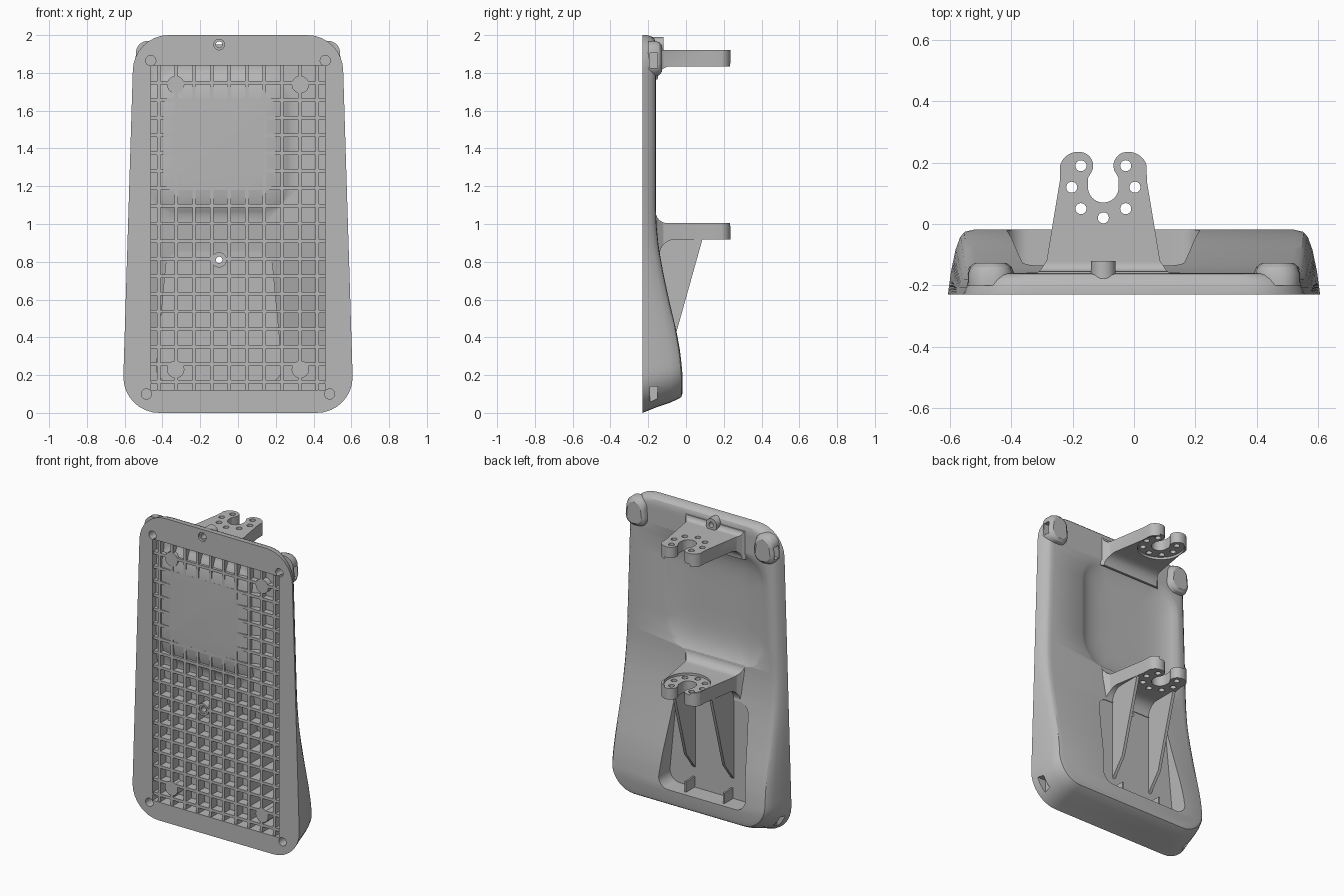
import bpy, bmesh, math
from mathutils import Vector

old = bpy.data.objects.get("Cube")
if old:
    bpy.data.objects.remove(old, do_unlink=True)

grey = bpy.data.materials.new("plain_grey")
grey.use_nodes = True
grey.diffuse_color = (0.48, 0.48, 0.48, 1)
grey.node_tree.nodes["Principled BSDF"].inputs["Base Color"].default_value = (0.48, 0.48, 0.48, 1)

FRONT, MID = -0.23, -0.1          # front plane, centre line of the mounts
BACK = [(0, -.018), (.2, -.018), (.32, -.03), (.43, -.05), (.6, -.09), (.75, -.122),
        (.88, -.145), (1.0, -.157), (1.1, -.16), (2, -.16)]


def back(z):
    for (a, ya), (b, yb) in zip(BACK, BACK[1:]):
        if z <= b:
            return ya + (yb - ya) * max(0, z - a) / (b - a)
    return BACK[-1][1]


def finish(name, bm):
    bmesh.ops.recalc_face_normals(bm, faces=bm.faces)
    mesh = bpy.data.meshes.new(name)
    bm.to_mesh(mesh)
    bm.free()
    mesh.materials.append(grey)
    ob = bpy.data.objects.new(name, mesh)
    bpy.context.collection.objects.link(ob)
    return ob


def outline(cx, hb, ht, z0, z1, r, side=1):
    """Rounded trapezoid, right half going up and then mirrored."""
    half, n = [], 8
    for i in range(n + 1):
        a = -math.pi / 2 * (1 - i / n)
        half.append((hb - r + r * math.cos(a), z0 + r + r * math.sin(a)))
    for i in range(1, side):
        f = i / side
        half.append((hb + (ht - hb) * f, z0 + r + (z1 - z0 - 2 * r) * f))
    for i in range(n + 1):
        a = math.pi / 2 * i / n
        half.append((ht - r + r * math.cos(a), z1 - r + r * math.sin(a)))
    return [(cx + x, z) for x, z in half] + [(cx - x, z) for x, z in reversed(half)]


def loft(name, rings):
    """Skin rings of 3D points and close both ends with cross strips."""
    bm = bmesh.new()
    rows = [[bm.verts.new(p) for p in ring] for ring in rings]
    n = len(rows[0])
    for a, b in zip(rows, rows[1:]):
        for k in range(n):
            j = (k + 1) % n
            bm.faces.new((a[k], a[j], b[j], b[k]))
    for row in (rows[0], rows[-1]):
        for k in range(n // 2 - 1):
            bm.faces.new((row[k], row[k + 1], row[n - 2 - k], row[n - 1 - k]))
    return finish(name, bm)


def slab(name, pts, y0, y1):
    return loft(name, [[(x, y, z) for x, z in pts] for y in (y0, y1)])


def prism(name, pts, axis, lo, hi):
    """Extrude a flat polygon along x (points y,z) or z (points x,y)."""
    bm = bmesh.new()
    place = (lambda p, t: (t, p[0], p[1])) if axis == "x" else (lambda p, t: (p[0], p[1], t))
    a, b = ([bm.verts.new(place(p, t)) for p in pts] for t in (lo, hi))
    bm.faces.new(a)
    bm.faces.new(b)
    for k in range(len(pts)):
        j = (k + 1) % len(pts)
        bm.faces.new((a[k], a[j], b[j], b[k]))
    return finish(name, bm)


def box(name, x0, x1, y0, y1, z0, z1):
    return prism(name, [(x0, y0), (x1, y0), (x1, y1), (x0, y1)], "z", z0, z1)


def arc(cx, cy, r, a0, a1, n=10):
    return [(cx + r * math.cos(math.radians(a0 + (a1 - a0) * i / n)),
             cy + r * math.sin(math.radians(a0 + (a1 - a0) * i / n))) for i in range(n + 1)]


def disc(x, z, r, y0, y1, name="disc"):
    return slab(name, outline(x, r, r, z - r, z + r, r * .999), y0, y1)


def boolean(ob, cutter, op="DIFFERENCE"):
    mod = ob.modifiers.new("cut", "BOOLEAN")
    mod.operation, mod.object, mod.solver = op, cutter, "EXACT"
    bpy.context.view_layer.objects.active = ob
    bpy.ops.object.modifier_apply(modifier=mod.name)
    bpy.data.objects.remove(cutter, do_unlink=True)


# Main body: drafted shell with a swelling lower back
rings = []
for t, inset, z0, z1 in [(0, 0, 0, 2), (.35, .01, .03, 2), (.7, .025, .055, 1.992),
                         (.9, .04, .075, 1.98), (.97, .052, .085, 1.965), (1, .075, .105, 1.94)]:
    pts = outline(0, .607 - inset, .557 - inset, z0, z1, .19 - inset * .6, 36)
    rings.append([(x, FRONT + (back(z) - FRONT) * t, z) for x, z in pts])
body = loft("body_shell", rings)

# Raised corner pads on the upper back
for s in (-1, 1):
    boolean(body, loft("pad", [[(x, y, z) for x, z in outline(
        s * .468, .073 - i, .068 - i, 1.785 + i, 1.965 - i, .06 - i * .5)]
        for y, i in ((-.2, -.004), (-.16, -.004), (-.14, .004), (-.128, .02))]), "UNION")


# Smooth scoop in the back
def scoop(drop, grow):
    rows = []
    for s in (.3, .5, .62, .72, .8, .87, .93, 1, 1.06, 1.1):
        y = -.207 + .047 * s ** 5 - drop
        hx, hz = .37 * s + grow, .37 * s + grow
        rows.append([(x, y, z) for x, z in outline(MID, hx, hx, 1.43 - hz, 1.43 + hz, .17 * s)])
    rows.append([(x, .1, z) for x, y, z in rows[-1]])
    return loft("scoop", rows)


boolean(body, scoop(0, 0))

# Tapered pocket under the lower mount
boolean(body, slab("pocket", outline(MID, .315, .265, .18, .83, .07), -.14, .1))

# Shallow recess and lattice cells in the front
boolean(body, slab("recess", outline(0, .46, .46, .12, 1.84, .05), -.3, -.222))
PITCH, RIB = .0932, .009
xs = [-.46 - RIB] + [PITCH * (i - 4.5) for i in range(10)] + [.46 + RIB]
zs = [.12 - RIB] + [.164 + PITCH * i for i in range(18)] + [1.84 + RIB]
bm = bmesh.new()
for xa, xb in zip(xs, xs[1:]):
    for za, zb in zip(zs, zs[1:]):
        x0, x1, z0, z1 = xa + RIB, xb - RIB, za + RIB, zb - RIB
        corners = [(x0, z0), (x1, z0), (x1, z1), (x0, z1)]
        f = [bm.verts.new((x, -.26, z)) for x, z in corners]
        b = [bm.verts.new((x, back(z) - .025, z)) for x, z in corners]
        bm.faces.new(f)
        bm.faces.new(b)
        for k in range(4):
            j = (k + 1) % 4
            bm.faces.new((f[k], f[j], b[j], b[k]))
cells = finish("cells", bm)
boolean(cells, scoop(.018, .02))
boolean(cells, slab("pocket_wall", outline(MID, .335, .285, .16, .85, .08), -.163, .1))
for x, z, r in [(s * .33, z, .046) for s in (-1, 1) for z in (.23, 1.738)] + [(MID, .81, .04)]:
    boolean(cells, disc(x, z, r, -.3, .1))
boolean(body, cells)

# Screw boss, screw holes, blind corner holes and side slots
boolean(body, disc(MID, 1.95, .04, -.2, -.12), "UNION")
for z in (.81, 1.95):
    boolean(body, disc(MID, z, .017, -.3, .1))
    boolean(body, disc(MID, z, .028, -.3, -.215))
for s in (-1, 1):
    for x, z in ((.485, .1), (.462, 1.865)):
        boolean(body, disc(s * x, z, .027, -.3, -.17))
        a, b = sorted((s * (x + .045), s * .7))
        boolean(body, box("slot", a, b, -.19, -.15, z - .04, z + .04))


# Two slotted mounts: plan outline crossed with a side profile
def mount(name, profile, step):
    right = [(.24, -.18), (.205, -.15), (.185, -.12), (.142, .14)]
    right += arc(.083, .175, .06, 15, 90) + arc(.078, .19, .045, 80, 200, 8)
    right += [(.05, .15)] + arc(0, .12, .05, 0, -90)
    plan = [(MID + x, y) for x, y in right] + [(MID - x, y) for x, y in reversed(right[:-1])]
    ob = prism(name, plan, "z", .5, 2.2)
    boolean(ob, prism("profile", profile, "x", -.6, .5), "INTERSECT")
    boolean(ob, prism("step", arc(MID, .13, .14, 0, 350, 35), "z", *step))
    for x, y in [(s * dx, y) for s in (-1, 1) for dx, y in ((.073, .19), (.103, .12), (.073, .05))] + [(0, .02)]:
        boolean(ob, prism("hole", arc(MID + x, y, .018, 0, 345, 23), "z", .5, 2.2))
    return ob


lower = mount("lower_mount",
              [(-.165, 1.06)] + arc(-.1, 1.065, .06, 180, 270) + [(.3, 1.005), (.3, .917)]
              + arc(-.06, .837, .08, 90, 180) + [(-.165, .837)], (.99, 1.1))
upper = mount("upper_mount",
              [(-.165, 1.95)] + arc(-.125, 1.95, .03, 180, 270) + [(.3, 1.92), (.3, 1.835)]
              + arc(-.08, 1.765, .07, 90, 180) + [(-.165, 1.765)], (1.7, 1.85))

# Gussets beneath the lower mount and stub ribs on the pocket floor
parts = [body, lower, upper]
for s, side in ((-1, "right"), (1, "left")):
    x = MID + s * .14
    parts.append(prism(side + "_gusset", [(-.15, .93), (.09, .93), (-.05, .43), (-.15, .3)],
                       "x", x - .01, x + .01))
    parts.append(box(side + "_pocket_rib", x - .006, x + .006, -.15, -.05, .17, .25))

for ob in parts:
    bpy.ops.object.select_all(action="DESELECT")
    ob.select_set(True)
    bpy.context.view_layer.objects.active = ob
    bpy.ops.object.shade_smooth_by_angle(angle=math.radians(30))
